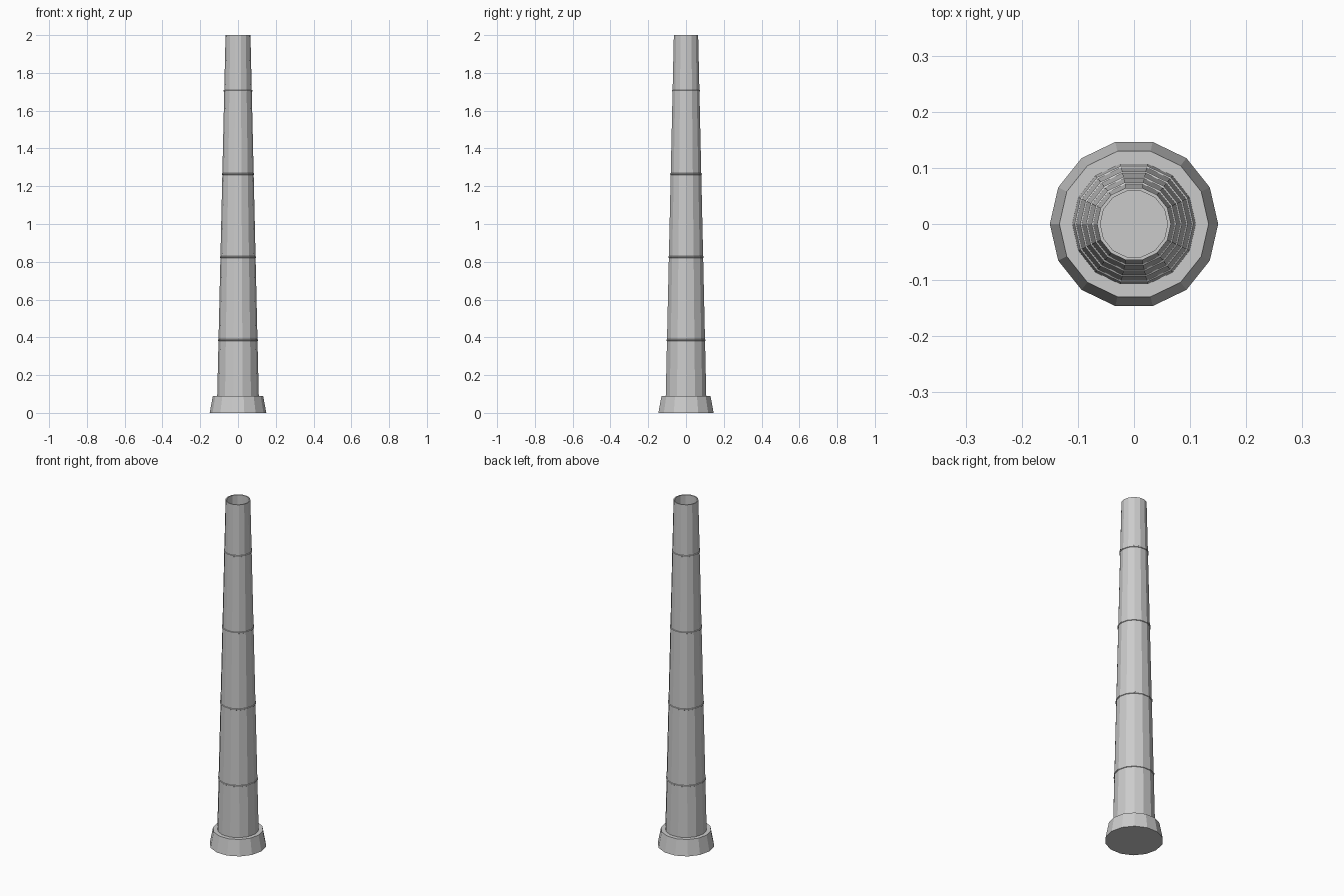
import bpy, bmesh
from math import cos, sin, pi

if "Cube" in bpy.data.objects:
    bpy.data.objects.remove(bpy.data.objects["Cube"])

N = 14                                   # low-poly side count
Z0, Z1, R0, R1, WALL = 0.09, 2.0, 0.11, 0.066, 0.006


def lathe(name, profile, closed=False, caps=False):
    """Revolve (radius, z) points round the z axis with N flat sides."""
    bm = bmesh.new()
    rows = [[bm.verts.new((r * cos(2 * pi * i / N), r * sin(2 * pi * i / N), z))
             for i in range(N)] for r, z in profile]
    pairs = list(zip(rows, rows[1:]))
    if closed:
        pairs.append((rows[-1], rows[0]))
    for a, b in pairs:
        for i in range(N):
            j = (i + 1) % N
            bm.faces.new((a[i], a[j], b[j], b[i]))
    if caps:
        bm.faces.new(rows[0])
        bm.faces.new(rows[-1])
    bmesh.ops.recalc_face_normals(bm, faces=bm.faces)
    mesh = bpy.data.meshes.new(name)
    bm.to_mesh(mesh)
    bm.free()
    ob = bpy.data.objects.new(name, mesh)
    bpy.context.collection.objects.link(ob)
    return ob


# flared foot
lathe("base_plinth", [(0.15, 0), (0.133, Z0)], caps=True)

# tapered hollow tube with a thin rim
lathe("chimney_shaft", [(R0, Z0), (R1, Z1), (R1 - WALL, Z1), (R0 - WALL, Z0)],
      closed=True)

# thin bands at even spacing
for k in range(4):
    z = 0.385 + 0.44 * k
    r = R0 + (R1 - R0) * (z - Z0) / (Z1 - Z0)
    h = 0.006
    lathe(f"band_{k + 1}", [(r - 0.002, z - h), (r + 0.003, z - h / 2),
                            (r + 0.003, z + h / 2), (r - 0.002, z + h)], closed=True)
